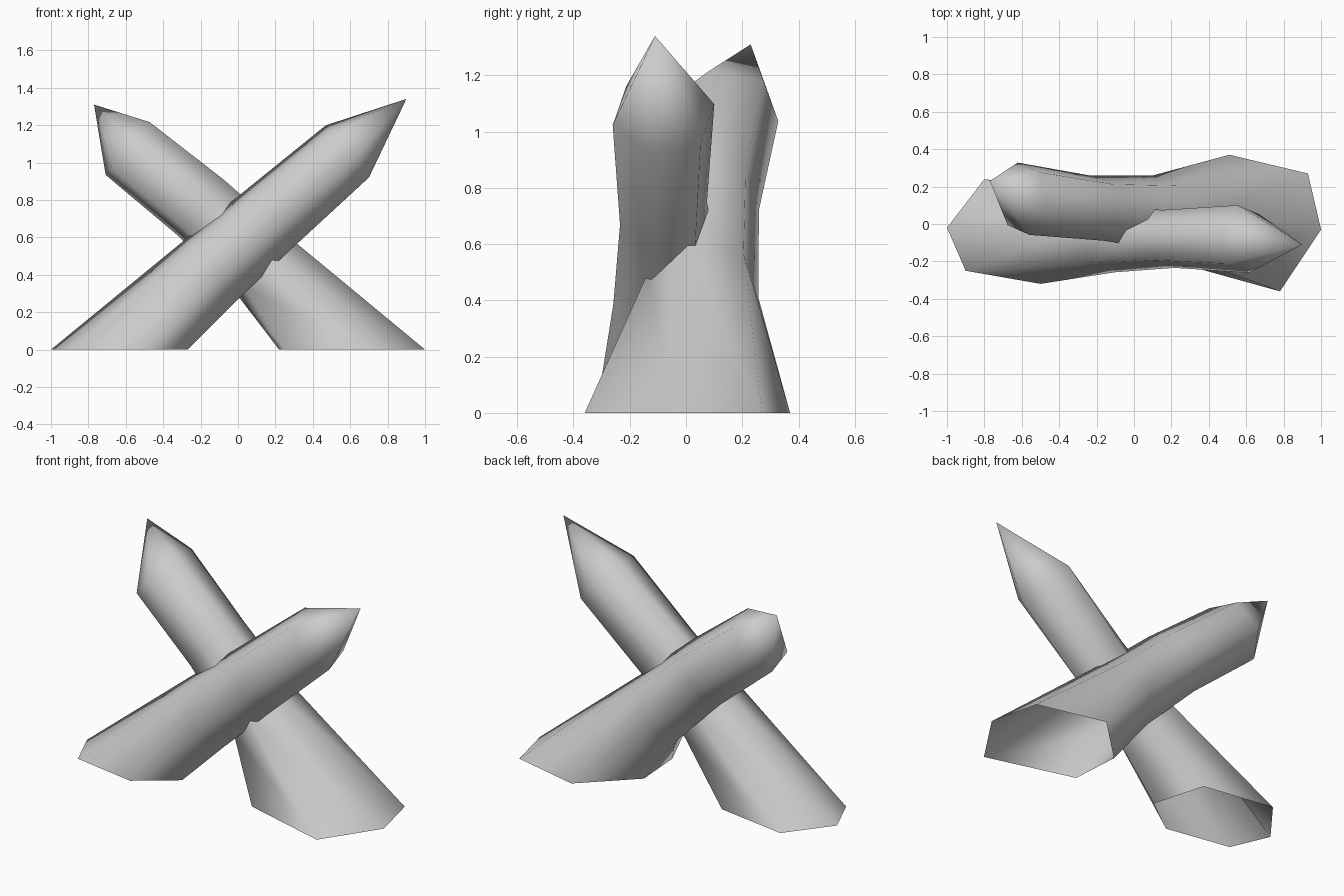
import bpy, bmesh
from math import sin, cos, radians
from mathutils import Vector

cube = bpy.data.objects.get("Cube")
if cube:
    bpy.data.objects.remove(cube, do_unlink=True)

grey = bpy.data.materials.new("plain_grey")
grey.use_nodes = True
GREY = (0.6, 0.6, 0.6, 1)
grey.diffuse_color = GREY
grey.node_tree.nodes["Principled BSDF"].inputs["Base Color"].default_value = GREY


def hex_ring(centre, up, rise, width, side):
    """Six points around the log, slightly rolled about its axis."""
    points = []
    for i in range(6):
        a = radians(15 + 60 * i)
        points.append(Vector(centre) + up * rise * cos(a)
                      + Vector((0, side * width * sin(a), 0)))
    return points


def pointed_log(name, base, rings, tip, side):
    """Hexagonal log cut flat at the ground, open below, with a sharpened end."""
    up = Vector((-0.64 * side, 0, 0.77))
    loops = [[Vector((x, y, 0)) for x, y in base]]
    loops += [hex_ring(c, up, rise, width, side) for c, rise, width in rings]
    bm = bmesh.new()
    loops = [[bm.verts.new(p) for p in loop] for loop in loops]
    for low, high in zip(loops, loops[1:]):
        for i in range(6):
            j = (i + 1) % 6
            bm.faces.new((low[i], low[j], high[j], high[i]))
    point = bm.verts.new(tip)
    for i in range(6):
        bm.faces.new((loops[-1][i], loops[-1][(i + 1) % 6], point))
    bmesh.ops.recalc_face_normals(bm, faces=bm.faces)
    # outward check against the side of the log nearest its end
    face = max(bm.faces, key=lambda f: f.calc_center_median().z)
    if face.normal.dot(face.calc_center_median() - Vector(rings[-1][0])) < 0:
        bmesh.ops.reverse_faces(bm, faces=bm.faces)
    for f in bm.faces:
        f.smooth = True
    mesh = bpy.data.meshes.new(name)
    bm.to_mesh(mesh)
    bm.free()
    mesh.materials.append(grey)
    bpy.context.collection.objects.link(bpy.data.objects.new(name, mesh))


# Front log, leaning towards +x
pointed_log(
    "front_log",
    [(-1, -0.02), (-0.8, 0.24), (-0.36, 0.17),
     (-0.27, -0.15), (-0.5, -0.32), (-0.9, -0.25)],
    [((-0.14, -0.07, 0.43), 0.22, 0.195),
     ((0.18, -0.08, 0.71), 0.205, 0.16),
     ((0.585, -0.08, 1.06), 0.187, 0.187)],
    (0.9, -0.11, 1.34), 1)

# Back log, leaning towards -x
pointed_log(
    "back_log",
    [(1, -0.03), (0.78, -0.36), (0.24, -0.21),
     (0.22, 0.09), (0.51, 0.37), (0.93, 0.27)],
    [((0.13, 0.06, 0.45), 0.215, 0.205),
     ((-0.2, 0.085, 0.76), 0.2, 0.18),
     ((-0.59, 0.135, 1.075), 0.19, 0.2)],
    (-0.77, 0.23, 1.31), -1)
